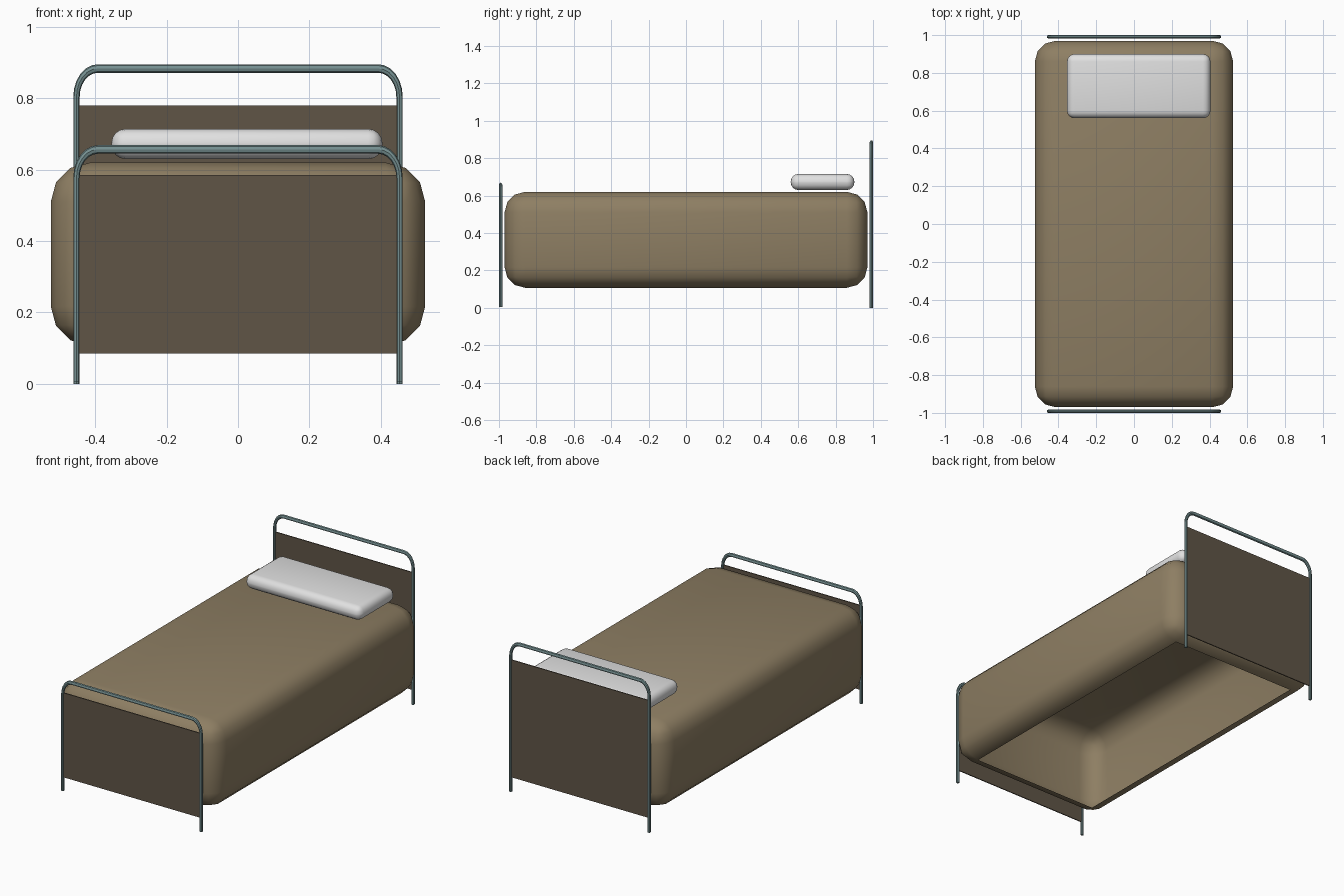
import bpy
import bmesh
from math import cos, sin, pi

if "Cube" in bpy.data.objects:
    bpy.data.objects.remove(bpy.data.objects["Cube"], do_unlink=True)


def material(name, color):
    mat = bpy.data.materials.new(name)
    mat.use_nodes = True
    mat.diffuse_color = (*color, 1)
    bsdf = next(n for n in mat.node_tree.nodes if n.type == 'BSDF_PRINCIPLED')
    bsdf.inputs["Base Color"].default_value = (*color, 1)
    bsdf.inputs["Roughness"].default_value = 0.7
    return mat


BLANKET = material("tan blanket", (0.27, 0.21, 0.125))
PANEL = material("dark brown panel", (0.115, 0.09, 0.062))
LINEN = material("white linen", (0.75, 0.75, 0.75))
STEEL = material("blue grey steel", (0.18, 0.28, 0.285))


def box(name, low, high, mat, radius=0, segments=3, open_bottom=False):
    """Box between two corners, optionally rounded or open underneath."""
    bm = bmesh.new()
    bmesh.ops.create_cube(bm, size=1)
    for v in bm.verts:
        v.co = [h if c > 0 else l for c, l, h in zip(v.co, low, high)]
    if radius:
        edges = [e for e in bm.edges
                 if not open_bottom or any(v.co.z > low[2] for v in e.verts)]
        bmesh.ops.bevel(bm, geom=edges, offset=radius, segments=segments,
                        profile=0.5, affect='EDGES', clamp_overlap=True)
    if open_bottom:
        under = [f for f in bm.faces
                 if all(abs(v.co.z - low[2]) < 1e-4 for v in f.verts)]
        bmesh.ops.delete(bm, geom=under, context='FACES')
    for f in bm.faces:
        f.smooth = radius > 0
    mesh = bpy.data.meshes.new(name)
    bm.to_mesh(mesh)
    bm.free()
    mesh.materials.append(mat)
    obj = bpy.data.objects.new(name, mesh)
    bpy.context.collection.objects.link(obj)
    return obj


def tube_frame(name, y, bottom, top):
    """Bent tube hoop, slightly stretched in height."""
    stretch, tube, bend, half = 1.33, 0.009, 0.06, 0.453
    z_top = top / stretch - tube
    arc = [(half - bend + bend * cos(a), z_top - bend + bend * sin(a))
           for a in (i * pi / 12 for i in range(7))]
    path = [(half, bottom / stretch)] + arc
    path += [(-x, z) for x, z in reversed(path)]
    curve = bpy.data.curves.new(name, 'CURVE')
    curve.dimensions = '3D'
    curve.bevel_depth = tube
    curve.bevel_resolution = 2
    curve.use_fill_caps = True
    spline = curve.splines.new('POLY')
    spline.points.add(len(path) - 1)
    for point, (x, z) in zip(spline.points, path):
        point.co = (x, 0, z, 1)
    spline.use_smooth = True
    curve.materials.append(STEEL)
    obj = bpy.data.objects.new(name, curve)
    obj.location.y = y
    obj.scale.z = stretch
    bpy.context.collection.objects.link(obj)
    bpy.ops.object.select_all(action='DESELECT')
    obj.select_set(True)
    bpy.context.view_layer.objects.active = obj
    bpy.ops.object.convert(target='MESH')
    bpy.ops.object.shade_smooth_by_angle()


# Blanket draped over the mattress, hollow underneath
box("blanket", (-0.525, -0.97, 0.107), (0.525, 0.97, 0.62), BLANKET,
    radius=0.11, open_bottom=True)

# Pillow, a little off centre
box("pillow", (-0.355, 0.56, 0.63), (0.405, 0.90, 0.715), LINEN,
    radius=0.04, segments=4)

# Head and foot: steel hoop with a thin panel between its legs
for part, y, bottom, top, panel_top in (("head", 0.991, 0, 0.896, 0.78),
                                        ("foot", -0.991, 0.005, 0.669, 0.585)):
    tube_frame(part + "_frame", y, bottom, top)
    box(part + "_panel", (-0.45, y - 0.003, 0.085), (0.45, y + 0.003, panel_top), PANEL)
